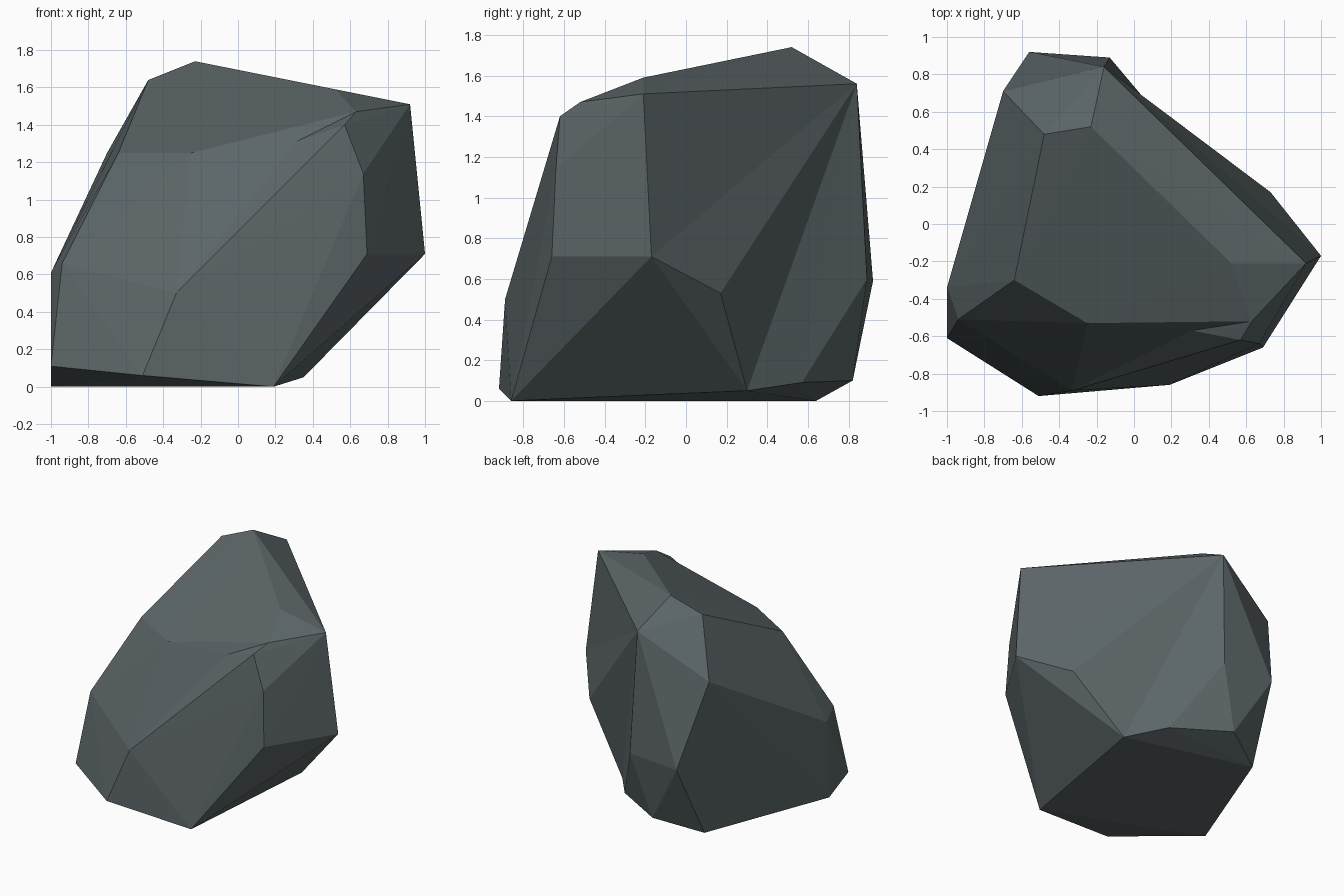
import bpy, bmesh

if "Cube" in bpy.data.objects:
    bpy.data.objects.remove(bpy.data.objects["Cube"])

# Corner points of the boulder, grouped by region
CORNERS = {
    # crown
    "peak": (-.23, .52, 1.74), "peak_l": (-.48, .48, 1.64), "peak_b": (-.16, .84, 1.56),
    "ridge": (.52, -.21, 1.59), "tip": (.92, -.21, 1.51), "nose_a": (.63, -.52, 1.47),
    "nose_b": (.57, -.62, 1.40), "brow_l": (-.64, -.30, 1.25), "brow": (-.25, -.53, 1.25),
    "back_l": (-.70, .71, 1.25),
    # waist
    "side_a": (.67, -.64, 1.14), "side_b": (.69, -.66, .71), "side": (1.0, -.17, .71),
    "flank": (.73, .17, .53), "chest": (-.33, -.89, .50), "left_f": (-.94, -.51, .66),
    "left": (-1.0, -.34, .61), "rear_l": (-.56, .92, .59), "rear": (-.13, .89, .60),
    # foot
    "foot_r": (.35, .30, .05), "foot_f": (.19, -.86, 0), "foot_m": (-.51, -.92, .06),
    "foot_l": (-1.0, -.61, .11), "foot_c": (-1.0, -.37, 0), "foot_b": (-.61, .64, 0),
    "foot_z": (-.28, .82, .10), "foot_q": (.14, .57, .09),
}
bm = bmesh.new()
V = {name: bm.verts.new(co) for name, co in CORNERS.items()}

# Faceted outer shell
hull = bmesh.ops.convex_hull(bm, input=bm.verts[:])
bmesh.ops.triangulate(bm, faces=bm.faces[:])
loose = [v for v in bm.verts if not v.link_faces]
bmesh.ops.delete(bm, geom=loose, context='VERTS')


def find_edge(a, b):
    if V[a].is_valid and V[b].is_valid:
        return bm.edges.get((V[a], V[b]))


def flip(a, b, c, d):
    """Turn edge a-b into c-d, making a valley instead of a ridge."""
    e = find_edge(a, b)
    if e is None:
        return
    ends = {v for f in e.link_faces for v in f.verts} - set(e.verts)
    if ends == {V[c], V[d]}:
        bmesh.utils.edge_rotate(e, True)


# Shallow valley on the back right side
flip("flank", "rear", "peak_b", "foot_q")
flip("flank", "foot_q", "peak_b", "foot_r")
flip("tip", "flank", "peak_b", "side")

# Dent in the front brow
e = find_edge("brow", "nose_b")
if e is not None:
    dent = bmesh.utils.edge_split(e, V["brow"], 0.6)[1]
    for f in list(dent.link_faces):
        far = [v for v in f.verts if v not in (dent, V["brow"], V["nose_b"])]
        bmesh.utils.face_split(f, dent, far[0])
    dent.co = (.31, -.57, 1.31)

bmesh.ops.recalc_face_normals(bm, faces=bm.faces[:])
mesh = bpy.data.meshes.new("boulder")
bm.to_mesh(mesh)
bm.free()

# One dark slate colour
mat = bpy.data.materials.new("slate grey")
mat.diffuse_color = (.105, .130, .137, 1)
mat.use_nodes = True
mat.node_tree.nodes["Principled BSDF"].inputs["Base Color"].default_value = mat.diffuse_color
mesh.materials.append(mat)
rock = bpy.data.objects.new("boulder", mesh)
bpy.context.collection.objects.link(rock)
